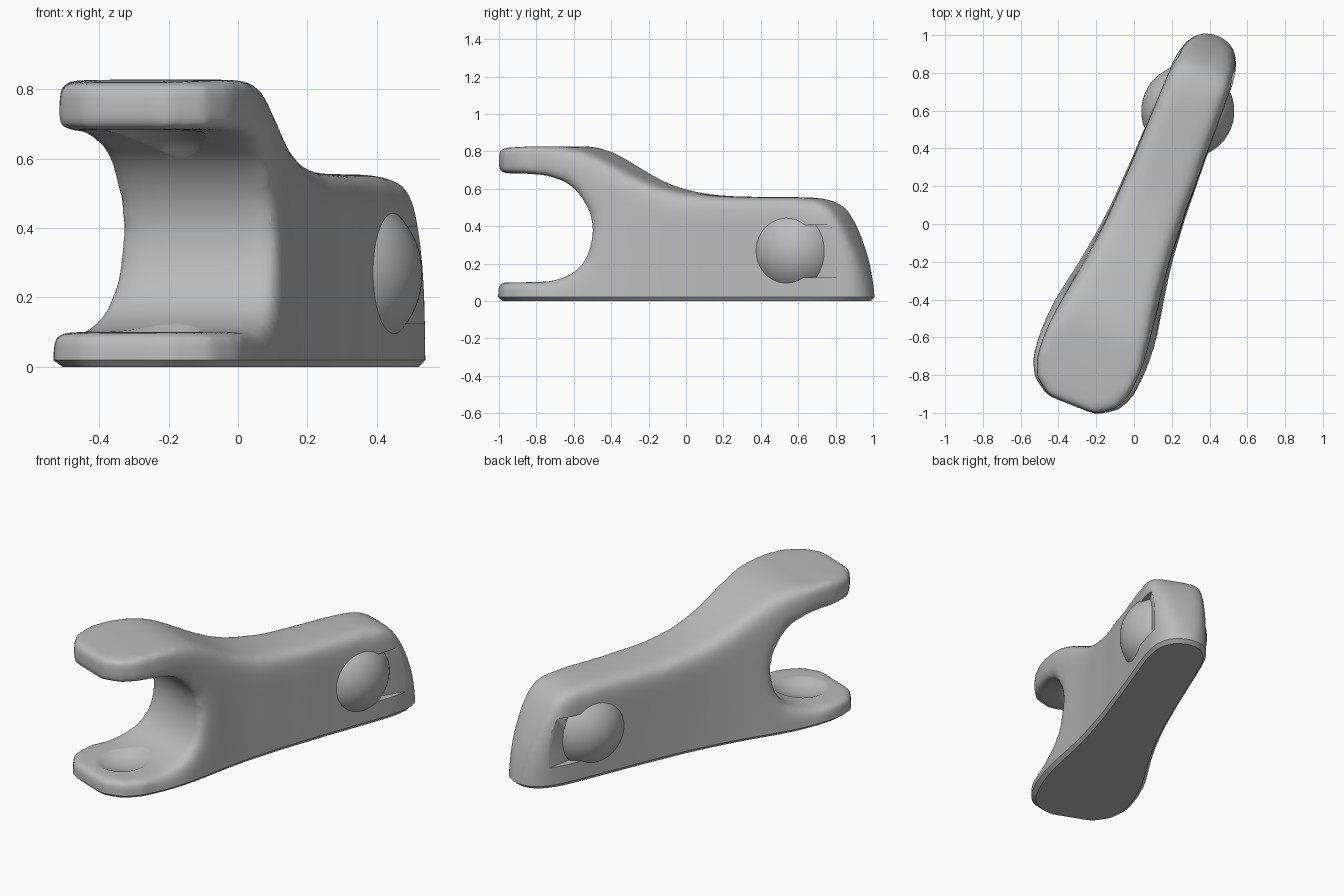
import bpy, bmesh, math

cube = bpy.data.objects.get("Cube")
if cube:
    bpy.data.objects.remove(cube)

TURN = math.radians(-21.5)
BALL_U, BALL_R, BALL_Z = 0.657, 0.246, 0.267

grey = bpy.data.materials.new("plain_grey")
grey.use_nodes = True
grey.diffuse_color = (0.5, 0.5, 0.5, 1)
grey.node_tree.nodes["Principled BSDF"].inputs["Base Color"].default_value = (0.5, 0.5, 0.5, 1)


def prism(name, low, high):
    """Closed solid between two matching loops of points."""
    bm = bmesh.new()
    a = [bm.verts.new(p) for p in low]
    b = [bm.verts.new(p) for p in high]
    bm.faces.new(a)
    bm.faces.new(b)
    for i in range(len(a)):
        j = (i + 1) % len(a)
        bm.faces.new((a[i], a[j], b[j], b[i]))
    bmesh.ops.recalc_face_normals(bm, faces=bm.faces)
    return make_object(name, bm)


def make_object(name, bm):
    mesh = bpy.data.meshes.new(name)
    bm.to_mesh(mesh)
    bm.free()
    mesh.materials.append(grey)
    obj = bpy.data.objects.new(name, mesh)
    bpy.context.collection.objects.link(obj)
    return obj


def ball(name, radius, y, z):
    bm = bmesh.new()
    bmesh.ops.create_uvsphere(bm, u_segments=64, v_segments=32, radius=radius)
    bmesh.ops.translate(bm, verts=bm.verts, vec=(0, y, z))
    return make_object(name, bm)


def boolean(obj, cutter, operation):
    mod = obj.modifiers.new("cut", 'BOOLEAN')
    mod.operation = operation
    mod.solver = 'EXACT'
    mod.object = cutter
    cutter.hide_render = True


def soften(obj, iterations, group=""):
    mod = obj.modifiers.new("soften", 'SMOOTH')
    mod.factor = 0.5
    mod.iterations = iterations
    mod.vertex_group = group


def bake(obj, helpers):
    """Replace the mesh by its evaluated form and drop the helpers."""
    graph = bpy.context.evaluated_depsgraph_get()
    graph.update()
    mesh = bpy.data.meshes.new_from_object(obj.evaluated_get(graph))
    obj.modifiers.clear()
    obj.data = mesh
    for h in helpers:
        bpy.data.objects.remove(h)


# Side profile: clamp jaws in front, long sloping back
side = [(-1.016, -0.2), (-1.016, 0.1), (-0.8, 0.1), (-0.67, 0.105), (-0.56, 0.14), (-0.49, 0.2),
        (-0.455, 0.29), (-0.442, 0.38), (-0.46, 0.47), (-0.51, 0.56), (-0.59, 0.635),
        (-0.7, 0.672), (-0.85, 0.682), (-1.016, 0.682), (-1.016, 0.818), (-0.8, 0.826),
        (-0.59, 0.828), (-0.48, 0.805), (-0.37, 0.75), (-0.26, 0.69), (-0.16, 0.64),
        (-0.05, 0.603), (0.08, 0.575), (0.24, 0.56), (0.5, 0.555), (0.7, 0.555), (0.81, 0.55),
        (0.9, 0.505), (0.975, 0.385), (1.02, 0.28), (1.055, 0.19), (1.095, 0.02), (1.105, -0.2)]
body = prism("clamp_body", [(-0.6, u, z) for u, z in side], [(0.6, u, z) for u, z in side])

# Plan outline: length, half width below, taper above
half = [(-1.02, 0.135, 0.9), (-0.945, 0.245, 0.9), (-0.85, 0.288, 0.9), (-0.7, 0.304, 0.88),
        (-0.55, 0.3, 0.84), (-0.4, 0.272, 0.81), (-0.25, 0.242, 0.82), (-0.1, 0.217, 0.84),
        (0.15, 0.193, 0.9), (0.45, 0.18, 0.96), (0.85, 0.172, 0.96), (0.95, 0.162, 0.94),
        (1.03, 0.13, 0.94), (1.08, 0.08, 0.94), (1.1, 0.02, 0.94)]
right = [(w * 1.02, u, w * t) for u, w, t in half]
outline = right + [(-a, u, -b) for a, u, b in reversed(right)]
plan = prism("plan_cutter", [(a, u, -0.3) for a, u, b in outline],
             [(b, u, 1.0) for a, u, b in outline])
boolean(body, plan, 'INTERSECT')

# Soften all edges a little, then the neck and back much more
remesh = body.modifiers.new("remesh", 'REMESH')
remesh.mode = 'VOXEL'
remesh.voxel_size = 0.015
soften(body, 30)
bake(body, [plan])
neck = body.vertex_groups.new(name="neck")
for v in body.data.vertices:
    neck.add([v.index], min(1, max(0, (v.co.y + 0.8) / 0.3)), 'REPLACE')
soften(body, 110, "neck")
bake(body, [])

# Flat underside with a small chamfer
bm = bmesh.new()
bm.from_mesh(body.data)
bmesh.ops.bisect_plane(bm, geom=bm.verts[:] + bm.edges[:] + bm.faces[:], dist=1e-5,
                       plane_co=(0, 0, 0.02), plane_no=(0, 0, 1), clear_inner=True)
rim = [e for e in bm.edges if e.is_boundary]
ring = bmesh.ops.extrude_edge_only(bm, edges=rim)["geom"]
for v in [g for g in ring if isinstance(g, bmesh.types.BMVert)]:
    v.co = (v.co.x * 0.92, v.co.y * 0.98, 0)
bmesh.ops.holes_fill(bm, edges=[e for e in bm.edges if e.is_boundary], sides=0)
bmesh.ops.recalc_face_normals(bm, faces=bm.faces)
bm.to_mesh(body.data)
bm.free()

# Shallow round seats in both jaws
helpers = [ball("seat_cutter", 0.3, -0.79, z) for z in (0.367, 0.412)]


# Wedge pockets behind the ball, with a slanted rear edge
def wedge(side_sign, z, end_x, end_u):
    far = 4
    return [(side_sign * 0.1, 0.67, z), (side_sign * 0.5, 0.67, z),
            (side_sign * (0.1 + (end_x - 0.1) * far), 0.67 + (end_u - 0.67) * far, z)]


for s in (-1, 1):
    helpers.append(prism("pocket_cutter", wedge(s, 0.125, 0.15, 0.945),
                         wedge(s, 0.405, 0.145, 0.87)))
for h in helpers:
    boolean(body, h, 'DIFFERENCE')
bake(body, helpers)

# Ball joint at the back
joint = ball("ball_joint", BALL_R, BALL_U, BALL_Z)

# Shade and turn into place
for obj in (body, joint):
    obj.data.materials.clear()
    obj.data.materials.append(grey)
    obj.rotation_euler.z = TURN
    obj.location = (0.044, -0.014, 0)
    obj.select_set(True)
    bpy.context.view_layer.objects.active = obj
bpy.ops.object.shade_smooth_by_angle(angle=math.radians(35))
